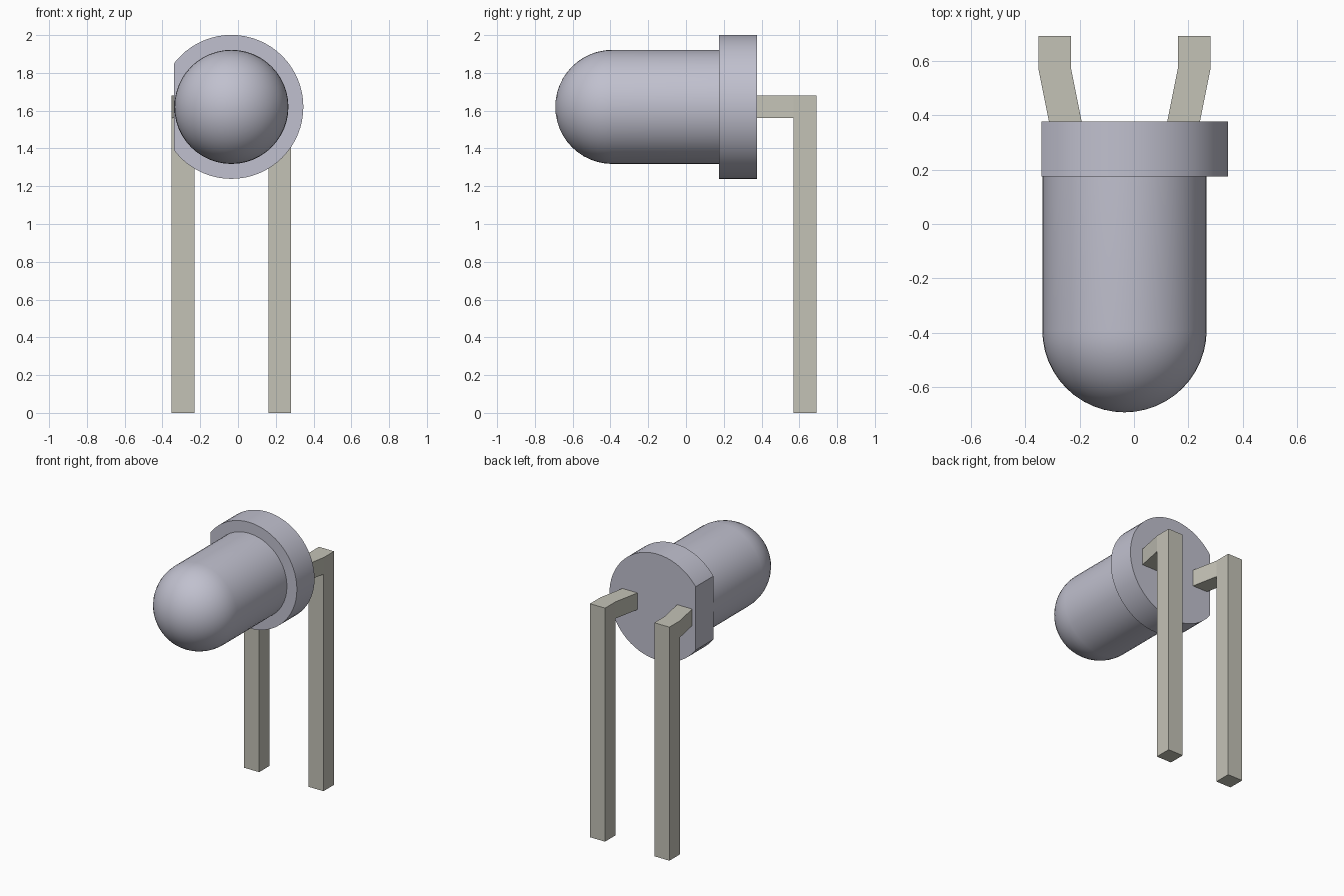
import bpy, bmesh, math
from mathutils import Vector

if "Cube" in bpy.data.objects:
    bpy.data.objects.remove(bpy.data.objects["Cube"])

CX, CZ = -0.035, 1.62      # axis of the bulb
R_BODY, R_FLANGE = 0.302, 0.381


def material(name, rgb):
    m = bpy.data.materials.new(name)
    m.use_nodes = True
    m.diffuse_color = (*rgb, 1)
    m.node_tree.nodes["Principled BSDF"].inputs["Base Color"].default_value = (*rgb, 1)
    return m


def finish(bm, name, mat, smooth=False):
    bmesh.ops.recalc_face_normals(bm, faces=bm.faces[:])
    mesh = bpy.data.meshes.new(name)
    bm.to_mesh(mesh)
    bm.free()
    obj = bpy.data.objects.new(name, mesh)
    bpy.context.collection.objects.link(obj)
    mesh.materials.append(mat)
    if smooth:
        bpy.ops.object.select_all(action='DESELECT')
        obj.select_set(True)
        bpy.context.view_layer.objects.active = obj
        bpy.ops.object.shade_smooth_by_angle(angle=math.radians(30))
    return obj


def lathe(profile, steps):
    """Spin (radius, y) points around the bulb axis."""
    bm = bmesh.new()
    verts = [bm.verts.new((CX + r, y, CZ)) for r, y in profile]
    edges = [bm.edges.new(p) for p in zip(verts, verts[1:])]
    bmesh.ops.spin(bm, geom=verts + edges, cent=(CX, 0, CZ), axis=(0, 1, 0),
                   angle=2 * math.pi, steps=steps)
    bmesh.ops.remove_doubles(bm, verts=bm.verts[:], dist=1e-4)
    return bm


lens_grey = material("lens grey", (0.53, 0.53, 0.62))
metal = material("lead metal", (0.55, 0.54, 0.47))

# Domed bulb: hemisphere in front, straight cylinder behind
dome = [(R_BODY * math.sin(a), -0.39 - R_BODY * math.cos(a))
        for a in (math.pi / 2 * i / 12 for i in range(13))]
finish(lathe(dome + [(R_BODY, 0.18), (0, 0.18)], 48), "bulb", lens_grey, True)

# Flange with one flat side
bm = lathe([(0, 0.175), (R_FLANGE, 0.175), (R_FLANGE, 0.376), (0, 0.376)], 64)
cut = bmesh.ops.bisect_plane(bm, geom=bm.verts[:] + bm.edges[:] + bm.faces[:],
                             plane_co=Vector((-0.34, 0, 0)),
                             plane_no=Vector((-1, 0, 0)), clear_outer=True)
bmesh.ops.holes_fill(bm, edges=[e for e in bm.edges if e.is_boundary])
finish(bm, "flange", lens_grey, True)

# Bent square leads: side outline in (y, z), arm end leaning towards the axis
OUTLINE = [(0.57, 0), (0.69, 0), (0.69, 1.68), (0.57, 1.68),
           (0.37, 1.68), (0.37, 1.56), (0.57, 1.56)]


def lead(name, side):
    bm = bmesh.new()
    walls = []
    for edge in (-0.06, 0.06):
        walls.append([bm.verts.new((CX + side * (0.216 if y < 0.5 else 0.256) + edge, y, z))
                      for y, z in OUTLINE])
    for w in walls:
        bm.faces.new([w[i] for i in (0, 1, 2, 3, 6)])
        bm.faces.new([w[i] for i in (3, 4, 5, 6)])
    a, b = walls
    for i in range(7):
        j = (i + 1) % 7
        bm.faces.new((a[i], a[j], b[j], b[i]))
    finish(bm, name, metal)


lead("left_lead", 1)
lead("right_lead", -1)
